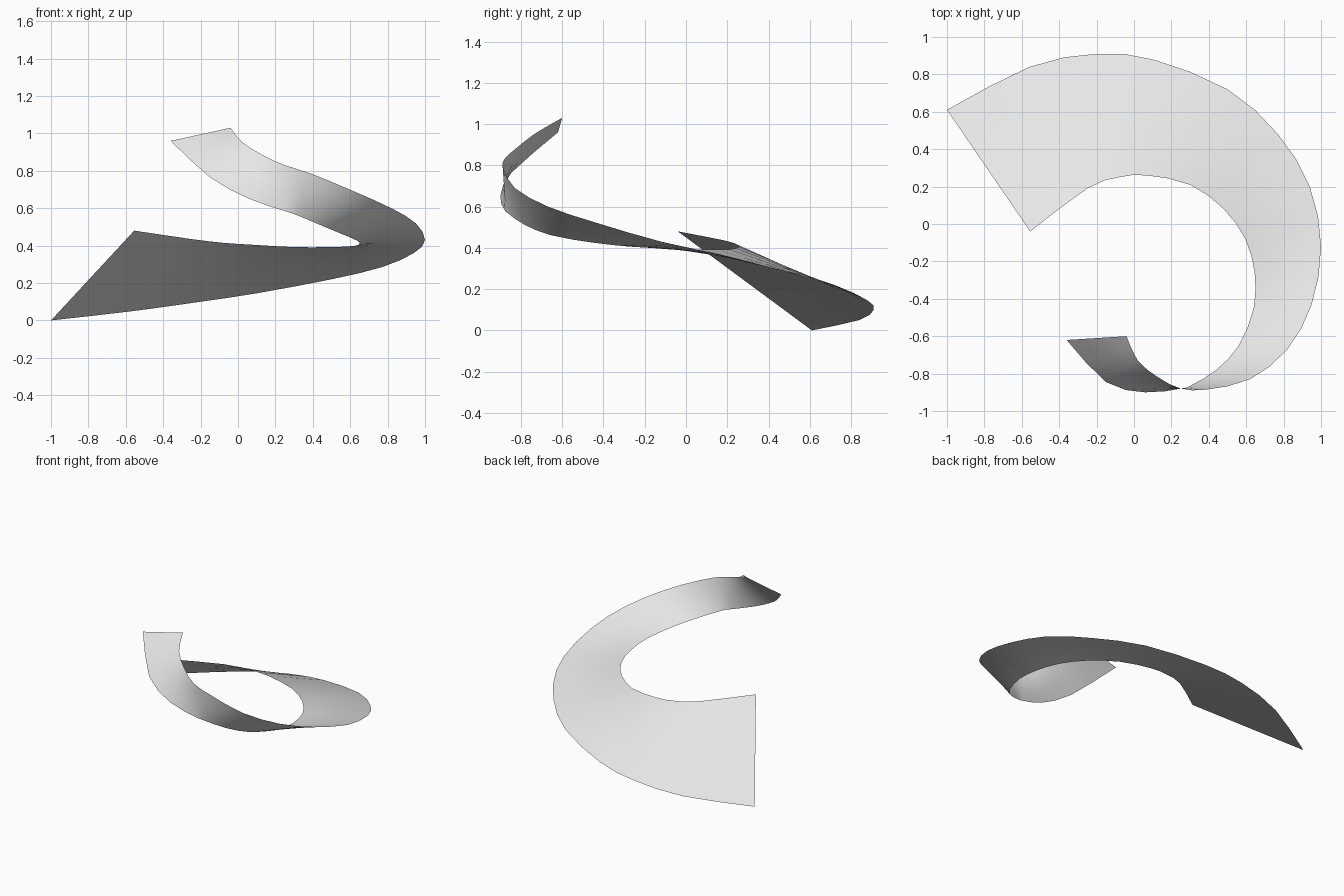
import bpy
import bmesh
from mathutils import Vector

default_cube = bpy.data.objects.get("Cube")
if default_cube:
    bpy.data.objects.remove(default_cube, do_unlink=True)

STEPS_ALONG = 2    # samples between neighbouring rail points
STEPS_ACROSS = 4   # strips across the ribbon width

# Matching points on the two edges of the twisting ribbon
outer_points = [
    (-1, .61, 0), (-.56, .84, .05), (-.2, .91, .1), (.1, .88, .145),
    (.5, .72, .22), (.77, .48, .285), (.94, .2, .36), (1, -.12, .43),
    (.95, -.43, .52), (.82, -.67, .6), (.62, -.83, .69), (.39, -.885, .785),
    (.25, -.88, .83), (.13, -.82, .885), (.02, -.73, .955), (-.04, -.6, 1.03),
]
inner_points = [
    (-.555, -.04, .48), (-.25, .19, .435), (-.08, .25, .415), (.07, .26, .405),
    (.3, .21, .392), (.48, .08, .392), (.595, -.08, .396), (.645, -.26, .405),
    (.64, -.45, .425), (.56, -.65, .46), (.44, -.78, .51), (.31, -.86, .565),
    (.25, -.88, .585), (.06, -.9, .65), (-.15, -.845, .765), (-.36, -.62, .96),
]


def smooth_rail(points):
    """Sample a smooth curve that passes through every given point."""
    pts = [Vector(p) for p in points]
    # Extend both ends so the curve leaves them naturally
    pts = [pts[0] * 2 - pts[1]] + pts + [pts[-1] * 2 - pts[-2]]
    samples = []
    for before, start, end, after in zip(pts, pts[1:], pts[2:], pts[3:]):
        tangent_start = (end - before) / 2
        tangent_end = (after - start) / 2
        for step in range(STEPS_ALONG):
            t = step / STEPS_ALONG
            ease = t * t * (3 - 2 * t)
            samples.append(
                start.lerp(end, ease)
                + tangent_start * (t * (1 - t) ** 2)
                - tangent_end * (t * t * (1 - t))
            )
    samples.append(pts[-2])
    return samples


def make_material(name, colour):
    material = bpy.data.materials.new(name)
    material.use_nodes = True
    material.diffuse_color = colour
    shader = material.node_tree.nodes["Principled BSDF"]
    shader.inputs["Base Color"].default_value = colour
    return material


def loft_ribbon(name, first_rail, second_rail, material):
    """Span a thin sheet between two rails."""
    bm = bmesh.new()
    rows = []
    for a, b in zip(first_rail, second_rail):
        row = [bm.verts.new(a.lerp(b, j / STEPS_ACROSS))
               for j in range(STEPS_ACROSS + 1)]
        rows.append(row)
    for row, next_row in zip(rows, rows[1:]):
        for j in range(STEPS_ACROSS):
            face = bm.faces.new(
                (row[j], row[j + 1], next_row[j + 1], next_row[j]))
            face.smooth = True
    mesh = bpy.data.meshes.new(name)
    bm.to_mesh(mesh)
    bm.free()
    mesh.materials.append(material)
    ribbon = bpy.data.objects.new(name, mesh)
    bpy.context.collection.objects.link(ribbon)
    return ribbon


# Twisted ribbon sheet
light_grey = make_material("light_grey", (0.8, 0.8, 0.8, 1))
loft_ribbon("twisted_ribbon", smooth_rail(outer_points),
            smooth_rail(inner_points), light_grey)
